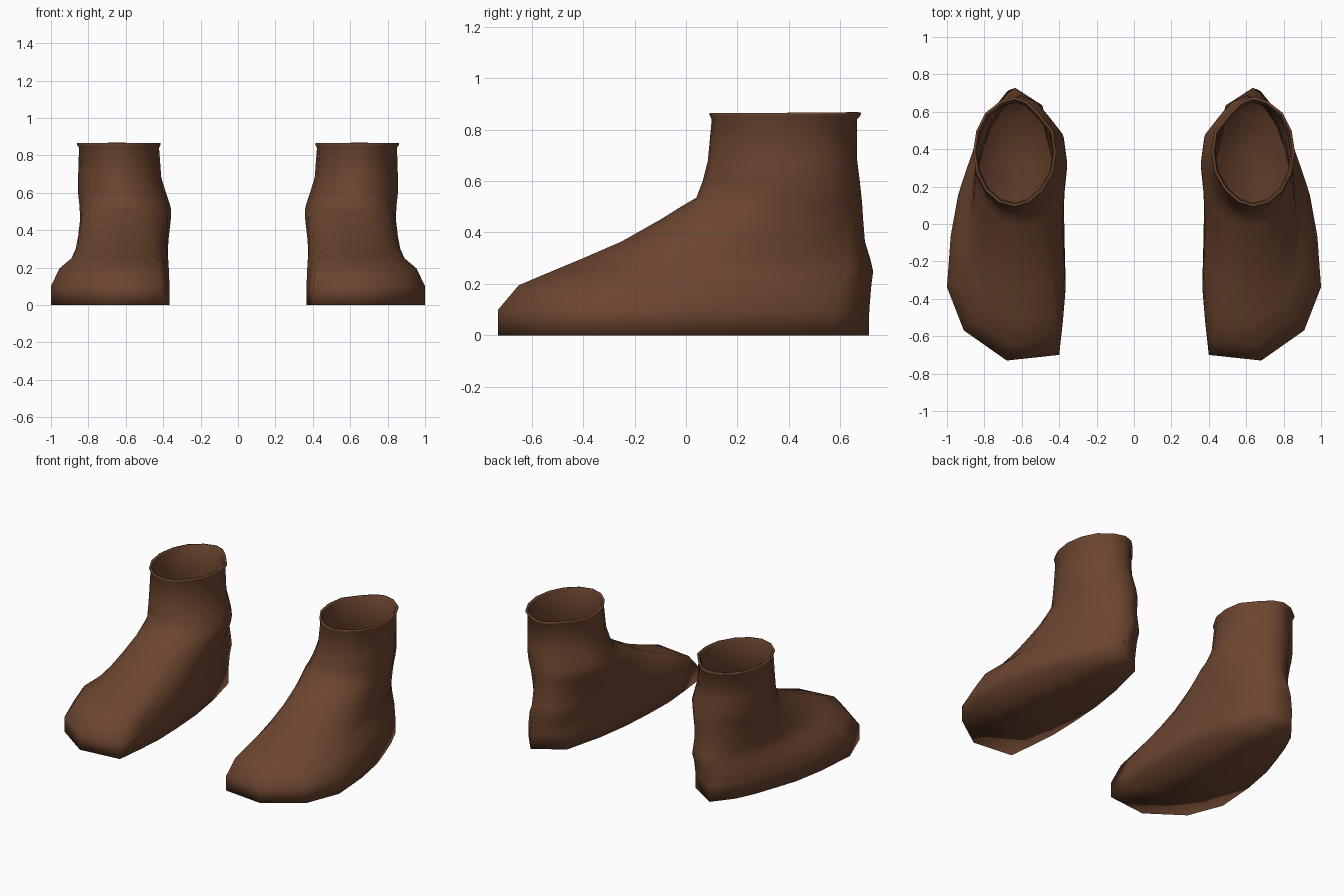
import bpy, bmesh, math

cube = bpy.data.objects.get("Cube")
if cube:
    bpy.data.objects.remove(cube, do_unlink=True)

# Brown leather
leather = bpy.data.materials.new("brown_leather")
leather.use_nodes = True
color = (0.15, 0.06, 0.029, 1)
leather.diffuse_color = color
bsdf = next(n for n in leather.node_tree.nodes if n.type == 'BSDF_PRINCIPLED')
bsdf.inputs["Base Color"].default_value = color
bsdf.inputs["Roughness"].default_value = 0.7

# Sole outline of the left boot, from the toe round the outer side to the heel and back
SOLE = [(.68, -.72), (.91, -.56), (1, -.33), (.98, -.06), (.94, .16), (.89, .31),
        (.84, .45), (.78, .58), (.675, .71), (.485, .59), (.42, .33), (.385, .1),
        (.37, -.13), (.365, -.33), (.38, -.51), (.40, -.69)]
N = len(SOLE)
# Ankle outline: an oval, drawn in towards the heel, more so on the inner side
PINCH = {7: 0.9, 9: 0.75, 10: 0.82, 14: 0.95, 15: 0.9}
OVAL = []
for i in range(N):
    a = 2 * math.pi * i / N
    OVAL.append((math.sin(a) * PINCH.get(i, 1), -math.cos(a)))

# Levels: height, front, back, inner side, outer side, roundness (0 sole, 1 ankle)
LEVELS = [
    (0, -.73, .71, .365, 1.0, 0),
    (.1, -.73, .712, .366, 1.0, 0),
    (.195, -.65, .72, .37, .955, .08),
    (.25, -.52, .727, .373, .89, .22),
    (.3, -.4, .715, .375, .868, .38),
    (.365, -.25, .695, .37, .855, .58),
    (.45, -.1, .688, .36, .845, .8),
    (.5, -.02, .685, .357, .846, .9),
    (.535, .04, .682, .363, .848, .95),
    (.6, .065, .675, .385, .855, 1),
    (.68, .085, .665, .41, .855, 1),
    (.84, .1, .665, .422, .85, 1),
    (.855, .092, .678, .415, .86, 1),
    (.865, .092, .68, .415, .86, 1),
]


def unit_box(points):
    """Fit an outline to a square of side one."""
    xs, ys = zip(*points)
    return [((x - min(xs)) / (max(xs) - min(xs)),
             (y - min(ys)) / (max(ys) - min(ys))) for x, y in points]


def outline(level):
    """Blend sole and ankle outlines and fit them to the level's limits."""
    z, front, back, inner, outer, k = level
    mixed = [(p[0] + (q[0] - p[0]) * k, p[1] + (q[1] - p[1]) * k)
             for p, q in zip(unit_box(SOLE), unit_box(OVAL))]
    return [(inner + x * (outer - inner), front + y * (back - front), z)
            for x, y in unit_box(mixed)]


def make_boot(name, side):
    bm = bmesh.new()
    rings = [[bm.verts.new((side * x, y, z)) for x, y, z in outline(lv)] for lv in LEVELS]
    # Upper and shaft
    for low, high in zip(rings, rings[1:]):
        for i in range(N):
            j = (i + 1) % N
            bm.faces.new((low[i], low[j], high[j], high[i]))
    # Sole: strips across, closed by a triangle at the toe and one at the heel
    sole = rings[0]
    half = N // 2
    bm.faces.new((sole[0], sole[-1], sole[1]))
    for i in range(1, half - 1):
        bm.faces.new((sole[i], sole[N - i], sole[N - i - 1], sole[i + 1]))
    bm.faces.new((sole[half - 1], sole[half + 1], sole[half]))
    if side < 0:
        bmesh.ops.reverse_faces(bm, faces=bm.faces[:])
    for f in bm.faces:
        f.smooth = True
    mesh = bpy.data.meshes.new(name)
    bm.to_mesh(mesh)
    bm.free()
    mesh.materials.append(leather)
    boot = bpy.data.objects.new(name, mesh)
    bpy.context.collection.objects.link(boot)
    # Thin lining, open at the cuff
    lining = boot.modifiers.new("lining", 'SOLIDIFY')
    lining.thickness = 0.014
    lining.offset = -1


make_boot("left_boot", 1)
make_boot("right_boot", -1)
